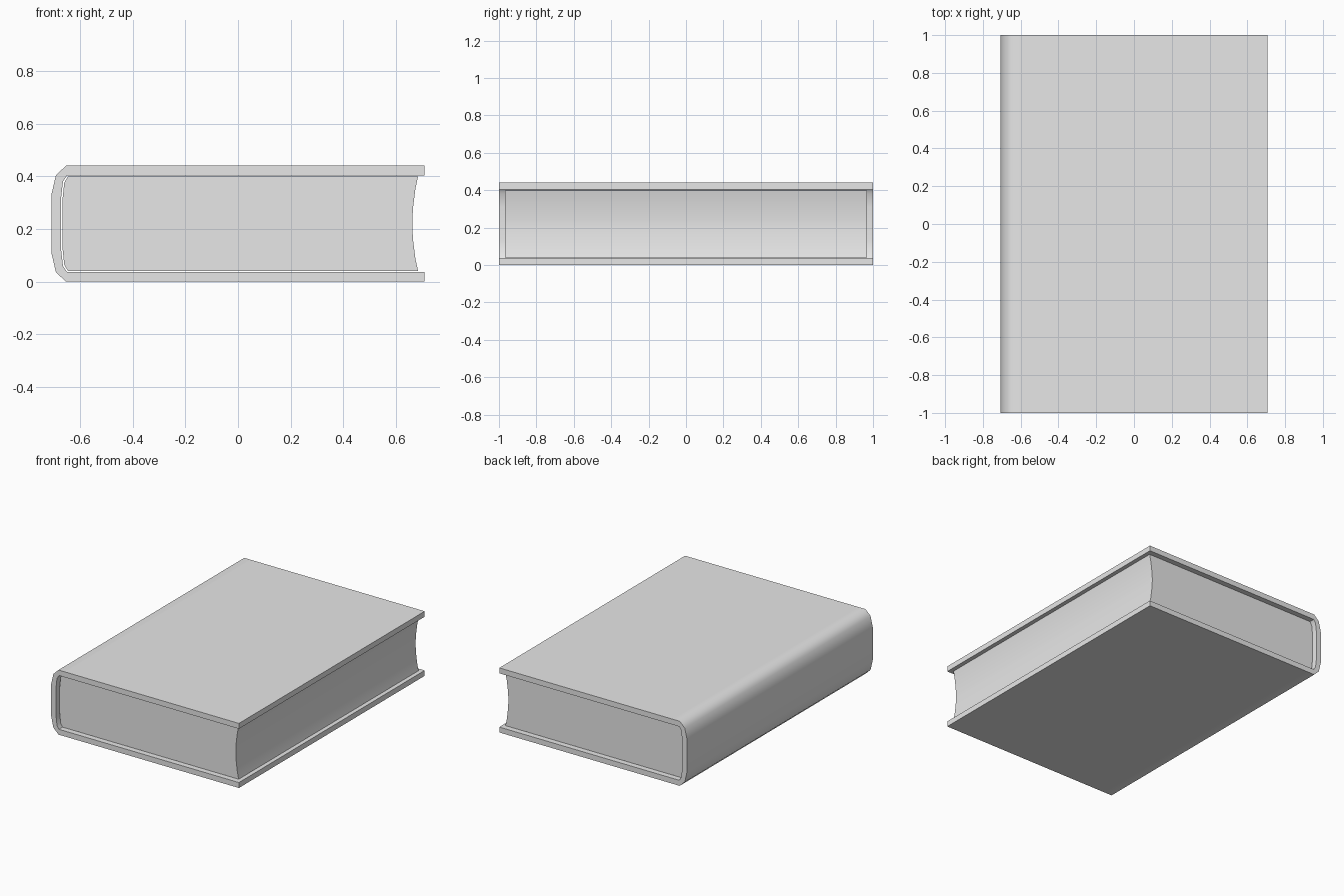
import bpy, bmesh, math

cube = bpy.data.objects.get("Cube")
if cube:
    bpy.data.objects.remove(cube, do_unlink=True)

MID = 0.22  # height of the horizontal mirror plane

grey = bpy.data.materials.new("plain_grey")
grey.use_nodes = True
grey.diffuse_color = (0.8, 0.8, 0.8, 1)
grey.node_tree.nodes["Principled BSDF"].inputs["Base Color"].default_value = (0.8, 0.8, 0.8, 1)


def mirrored(points):
    """Upper half of a profile followed by its reflection below."""
    return points + [(x, 2 * MID - z) for x, z in reversed(points)]


def extrude_profile(name, profile, half_length, caps):
    """Extrude a closed x-z profile along y; caps lists the end faces by index."""
    bm = bmesh.new()
    front, back = [[bm.verts.new((x, y, z)) for x, z in profile]
                   for y in (-half_length, half_length)]
    n = len(profile)
    for i in range(n):
        j = (i + 1) % n
        bm.faces.new((front[i], front[j], back[j], back[i]))
    for cap in caps:
        bm.faces.new([front[i] for i in cap])
        bm.faces.new([back[i] for i in cap])
    bmesh.ops.recalc_face_normals(bm, faces=bm.faces)
    mesh = bpy.data.meshes.new(name)
    bm.to_mesh(mesh)
    bm.free()
    mesh.materials.append(grey)
    obj = bpy.data.objects.new(name, mesh)
    bpy.context.collection.objects.link(obj)
    bpy.ops.object.select_all(action='DESELECT')
    obj.select_set(True)
    bpy.context.view_layer.objects.active = obj
    bpy.ops.object.shade_smooth_by_angle(angle=math.radians(50))
    return obj


# Cover: two boards joined by a rounded spine
outer = mirrored([(0.707, 0.44), (-0.6, 0.44), (-0.653, 0.44), (-0.691, 0.403), (-0.708, 0.33)])
inner = mirrored([(0.707, 0.403), (-0.6, 0.403), (-0.649, 0.403), (-0.664, 0.38), (-0.672, 0.31)])
count = len(outer)
strips = [(i, i + 1, 2 * count - 2 - i, 2 * count - 1 - i) for i in range(count - 1)]
extrude_profile("cover", outer + inner[::-1], 1.0, strips)

# Page block: rounded at the spine, hollow along the fore edge
spine_side = mirrored([(-0.645, 0.399), (-0.659, 0.376), (-0.666, 0.31)])
fore_edge = mirrored([(0.683, 0.399), (0.673, 0.353), (0.665, 0.29), (0.661, 0.235)])
pages = spine_side + fore_edge[::-1]
extrude_profile("pages", pages, 0.968, [range(len(pages))])
